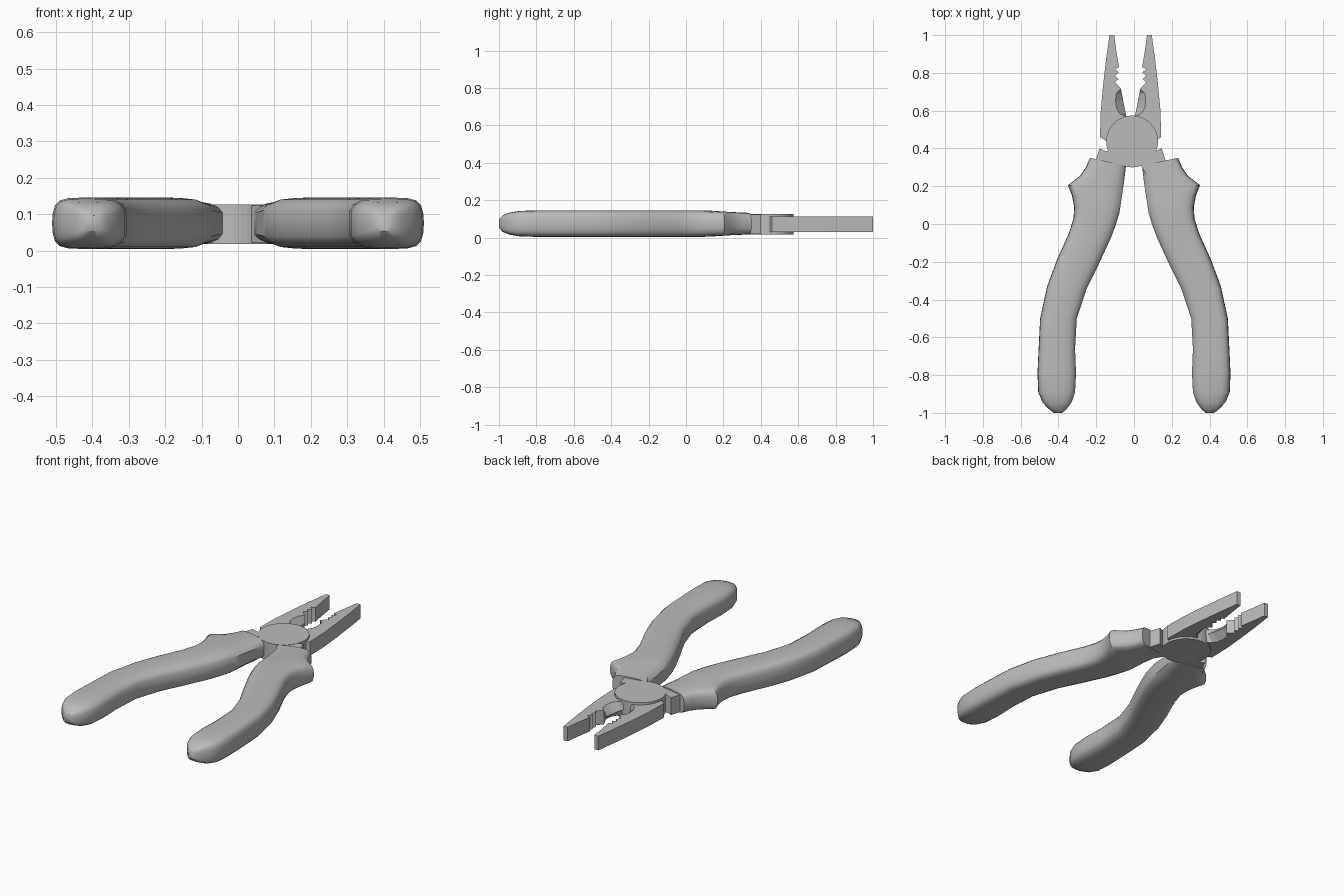
import bpy, bmesh, math

cube = bpy.data.objects.get("Cube")
if cube:
    bpy.data.objects.remove(cube)

grey = bpy.data.materials.new("grey")
grey.use_nodes = True
COLOUR = (0.5, 0.5, 0.5, 1)
grey.diffuse_color = COLOUR
grey.node_tree.nodes["Principled BSDF"].inputs["Base Color"].default_value = COLOUR


def loft(name, rings, smooth=None):
    """Skin a list of equal-length rings and cap both ends."""
    bm = bmesh.new()
    loops = [[bm.verts.new(p) for p in ring] for ring in rings]
    n = len(loops[0])
    for a, b in zip(loops, loops[1:]):
        for i in range(n):
            j = (i + 1) % n
            bm.faces.new((a[i], a[j], b[j], b[i]))
    bm.faces.new(loops[0][::-1])
    bm.faces.new(loops[-1])
    bmesh.ops.recalc_face_normals(bm, faces=bm.faces)
    mesh = bpy.data.meshes.new(name)
    bm.to_mesh(mesh)
    bm.free()
    mesh.materials.append(grey)
    obj = bpy.data.objects.new(name, mesh)
    bpy.context.collection.objects.link(obj)
    if smooth:
        bpy.ops.object.select_all(action='DESELECT')
        bpy.context.view_layer.objects.active = obj
        obj.select_set(True)
        bpy.ops.object.shade_smooth_by_angle(angle=math.radians(smooth))
    return obj


def slab(name, outline, z0, z1):
    return loft(name, [[(x, y, z) for x, y in outline] for z in (z0, z1)])


# Pivot disc
PIVOT = (-0.01, 0.437)
slab("pivot_disc", [(PIVOT[0] + 0.137 * math.cos(math.tau * i / 48),
                     PIVOT[1] + 0.137 * math.sin(math.tau * i / 48)) for i in range(48)],
     0.018, 0.126)

# Jaw outline, measured from the centre line between the jaws
outer = [(0.02, 0.42), (0.13, 0.44), (0.162, 0.46), (0.158, 0.6), (0.145, 0.74),
         (0.13, 0.87), (0.112, 1.0), (0.087, 1.0), (0.076, 0.92), (0.061, 0.83)]
teeth = [(0.083 if i % 2 == 0 else 0.061 + 0.001 * i, 0.82 - 0.0175 * i) for i in range(6)]
blade_top, blade_base = (0.051, 0.715), (0.022, 0.565)
hollow = [(0.076, 0.69), (0.08, 0.65), (0.075, 0.615), (0.058, 0.585)]
edge = [(blade_top[0] + (blade_base[0] - blade_top[0]) * t,
         blade_top[1] + (blade_base[1] - blade_top[1]) * t) for t in (0.17, 0.43, 0.67, 0.87)]
bevelled = outer + teeth + [blade_top] + hollow + [blade_base]
cutting = outer + teeth + [blade_top] + edge + [blade_base]

# Tang running from the pivot into the grip
tang = [(0.0, 0.40), (0.13, 0.385), (0.165, 0.40), (0.19, 0.32), (0.18, 0.25), (0.09, 0.25)]

# Grip stations: inner point, outer point, half thickness
stations = [
    ((0.042, 0.31), (0.233, 0.35), 0.058),
    ((0.047, 0.27), (0.255, 0.30), 0.06),
    ((0.053, 0.22), (0.285, 0.255), 0.062),
    ((0.059, 0.18), (0.350, 0.205), 0.065),
    ((0.068, 0.12), (0.328, 0.15), 0.069),
    ((0.077, 0.06), (0.317, 0.09), 0.071),
    ((0.098, -0.01), (0.320, 0.03), 0.071),
    ((0.125, -0.08), (0.345, -0.05), 0.071),
    ((0.185, -0.21), (0.408, -0.19), 0.071),
    ((0.250, -0.34), (0.460, -0.33), 0.071),
    ((0.303, -0.50), (0.497, -0.50), 0.071),
    ((0.312, -0.66), (0.505, -0.66), 0.071),
    ((0.307, -0.79), (0.511, -0.79), 0.071),
    ((0.312, -0.89), (0.507, -0.89), 0.068),
    ((0.331, -0.945), (0.484, -0.945), 0.059),
    ((0.357, -0.98), (0.450, -0.98), 0.044),
    ((0.380, -1.0), (0.425, -1.0), 0.022),
]
# Grip cross-section: fraction from inner to outer side, fraction of half thickness
half = [(0.0, 0.5), (0.06, 0.75), (0.17, 0.92), (0.34, 0.98), (0.55, 1.0), (0.78, 0.97),
        (0.9, 0.88), (0.96, 0.7), (0.99, 0.4)]
section = half + [(1.0, 0.0)] + [(t, -h) for t, h in reversed(half)]
MID = 0.075

for side, sign in (("left", 1), ("right", -1)):
    def jaw_ring(outline, z):
        return [(-0.018 + sign * x, y, z) for x, y in outline]
    loft(side + "_jaw", [jaw_ring(bevelled, 0.03), jaw_ring(cutting, 0.071),
                         jaw_ring(bevelled, 0.113)])
    slab(side + "_tang", [(-0.018 + sign * x, y) for x, y in tang], 0.022, 0.124)
    loft(side + "_grip",
         [[(sign * (a[0] + (b[0] - a[0]) * t), a[1] + (b[1] - a[1]) * t, MID + h * thick)
           for t, h in section] for a, b, thick in stations], smooth=40)
